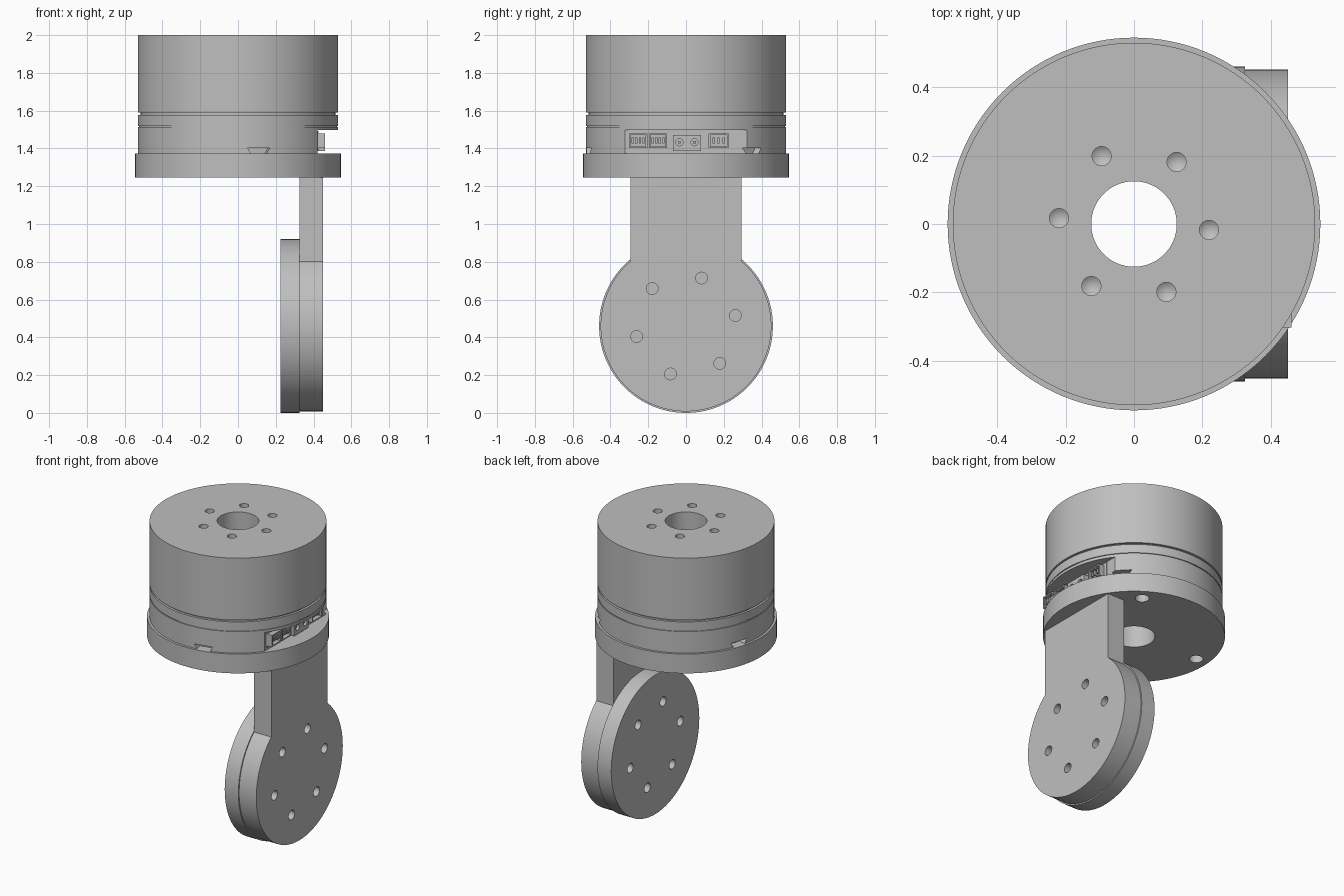
import bpy, bmesh, math
from math import cos, sin, radians, pi
from mathutils import Vector

cube = bpy.data.objects.get("Cube")
if cube:
    bpy.data.objects.remove(cube, do_unlink=True)

grey = bpy.data.materials.new("machined grey")
grey.use_nodes = True
grey.diffuse_color = (0.52, 0.52, 0.52, 1)
grey.node_tree.nodes["Principled BSDF"].inputs["Base Color"].default_value = (0.52, 0.52, 0.52, 1)
SEG = 128


def finish(name, bm):
    bmesh.ops.recalc_face_normals(bm, faces=bm.faces)
    mesh = bpy.data.meshes.new(name)
    bm.to_mesh(mesh)
    bm.free()
    mesh.materials.append(grey)
    ob = bpy.data.objects.new(name, mesh)
    bpy.context.collection.objects.link(ob)
    return ob


def ring(name, profile, segments=SEG):
    """Revolve a closed radius/height profile around z."""
    bm = bmesh.new()
    loops = [[bm.verts.new((r * cos(2 * pi * i / segments), r * sin(2 * pi * i / segments), z))
              for r, z in profile] for i in range(segments)]
    n = len(profile)
    for i in range(segments):
        a, b = loops[i], loops[(i + 1) % segments]
        for j in range(n):
            k = (j + 1) % n
            bm.faces.new((a[j], b[j], b[k], a[k]))
    return finish(name, bm)


def prism(name, outline, x0, x1):
    """Extrude a y/z outline along x."""
    bm = bmesh.new()
    face = bm.faces.new([bm.verts.new((x0, y, z)) for y, z in outline])
    moved = bmesh.ops.extrude_face_region(bm, geom=[face])["geom"]
    bmesh.ops.translate(bm, verts=[v for v in moved if isinstance(v, bmesh.types.BMVert)],
                        vec=(x1 - x0, 0, 0))
    return finish(name, bm)


def box(name, x, y, z):
    """Box from three (low, high) ranges."""
    return prism(name, [(y[0], z[0]), (y[1], z[0]), (y[1], z[1]), (y[0], z[1])], *x)


def drill(start, direction, radius, depth, tip=0.0):
    """Cutter that enters at start, with an optional pointed end."""
    bm = bmesh.new()
    rows = [(radius, -0.02), (radius, depth)]
    n = 24
    loops = [[bm.verts.new((r * cos(2 * pi * i / n), r * sin(2 * pi * i / n), h))
              for i in range(n)] for r, h in rows]
    bm.faces.new(loops[0])
    for i in range(n):
        k = (i + 1) % n
        bm.faces.new((loops[0][i], loops[0][k], loops[1][k], loops[1][i]))
    if tip:
        point = bm.verts.new((0, 0, depth + tip))
        for i in range(n):
            bm.faces.new((loops[1][i], loops[1][(i + 1) % n], point))
    else:
        bm.faces.new(loops[1])
    turn = Vector((0, 0, 1)).rotation_difference(Vector(direction)).to_matrix()
    bmesh.ops.transform(bm, matrix=turn.to_4x4(), verts=bm.verts)
    bmesh.ops.translate(bm, vec=start, verts=bm.verts)
    return finish("cutter", bm)


def cut(target, cutters):
    """Subtract the cutters and remove them."""
    bpy.context.view_layer.objects.active = target
    for c in cutters:
        c.hide_render = True
        mod = target.modifiers.new("cut", "BOOLEAN")
        mod.operation = "DIFFERENCE"
        mod.solver = "EXACT"
        mod.object = c
        bpy.ops.object.modifier_apply(modifier=mod.name)
        bpy.data.objects.remove(c, do_unlink=True)


def around(radius, first, count):
    for i in range(count):
        a = radians(first + 360 * i / count)
        yield radius * cos(a), radius * sin(a)


BORE = 0.125

# Rotor with a ring of drilled screw holes
rotor = ring("rotor_housing", [(BORE, 1.59), (0.53, 1.59), (0.53, 2.0), (BORE, 2.0)])
cut(rotor, [drill((x, y, 2.0), (0, 0, -1), 0.028, 0.1, 0.02) for x, y in around(0.22, 55.5, 6)])

# Recessed gap and collar below the rotor
ring("rotor_gap", [(BORE, 1.578), (0.515, 1.578), (0.515, 1.59), (BORE, 1.59)])
ring("stator_collar", [(BORE, 1.52), (0.53, 1.52), (0.53, 1.578), (BORE, 1.578)])
ring("collar_seam", [(BORE, 1.514), (0.524, 1.514), (0.524, 1.52), (BORE, 1.52)])

# Stator body with a flat for the sockets and three edge notches
stator = ring("stator_body", [(BORE, 1.37), (0.53, 1.37), (0.53, 1.514), (BORE, 1.514)])
cutters = [box("cutter", (0.42, 0.7), (-0.5, 0.5), (1.35, 1.497))]
for angle in (42, 162, 282):
    notch = prism("cutter", [(-0.035, 1.36), (0.035, 1.36), (0.06, 1.402), (-0.06, 1.402)], 0.48, 0.6)
    notch.rotation_euler.z = radians(angle)
    cutters.append(notch)
bpy.context.view_layer.update()
cut(stator, cutters)

# Mounting base with three screw holes from below
base = ring("mounting_base", [(BORE, 1.245), (0.545, 1.245), (0.545, 1.372), (BORE, 1.372)])
cut(base, [drill((x, y, 1.245), (0, 0, 1), 0.042, 0.11) for x, y in around(0.46, 56, 3)])

# Circuit board and sockets on the flat
box("circuit_board", (0.415, 0.425), (-0.305, 0.25), (1.39, 1.492))


def socket(name, y0, y1, z0, z1, pins, wall=0.009):
    shell = box(name, (0.42, 0.46), (y0, y1), (z0, z1))
    cut(shell, [box("cutter", (0.43, 0.5), (y0 + wall, y1 - wall), (z0 + wall, z1 - wall))])
    step = (y1 - y0) / (pins + 1)
    for i in range(pins):
        y = y0 + step * (i + 1)
        box(f"{name}_pin_{i + 1}", (0.428, 0.455), (y - 0.006, y + 0.006), (z0 + 0.025, z1 - 0.022))


socket("signal_socket_a", -0.302, -0.205, 1.402, 1.48, 4)
socket("signal_socket_b", -0.197, -0.1, 1.402, 1.48, 4)
socket("signal_socket_c", 0.12, 0.225, 1.402, 1.48, 3)
power = box("power_socket", (0.42, 0.46), (-0.07, 0.08), (1.387, 1.472))
cut(power, [drill((0.46, y, 1.433), (-1, 0, 0), 0.019, 0.03) for y in (-0.035, 0.045)])
for side, y in (("front", -0.035), ("back", 0.045)):
    box(f"power_pin_{side}", (0.425, 0.452), (y - 0.007, y + 0.007), (1.426, 1.44))

# Hanging arm: straight shank that flows into a round pad
CZ = 0.46


def arc(radius, start, end, steps):
    return [(radius * cos(start + (end - start) * i / steps),
             CZ + radius * sin(start + (end - start) * i / steps)) for i in range(steps + 1)]


meet = math.acos(0.295 / 0.452)
arm = prism("arm_plate", [(0.295, 1.25), (-0.295, 1.25)] + arc(0.452, pi - meet, 2 * pi + meet, 96),
            0.325, 0.45)
cut(arm, [drill((0.45, y, CZ + z), (-1, 0, 0), 0.031, 0.1) for y, z in around(0.267, 12, 6)])

# Round output disc behind the arm
disc = prism("output_disc", arc(0.46, 0, 2 * pi, SEG)[:-1], 0.225, 0.325)
cut(disc, [drill((0.225, y, CZ + z), (1, 0, 0), 0.031, 0.08) for y, z in around(0.267, 168, 6)])

# Smooth round walls, sharp edges
bpy.ops.object.select_all(action="DESELECT")
for ob in bpy.context.scene.objects:
    if ob.type == "MESH":
        ob.select_set(True)
        bpy.context.view_layer.objects.active = ob
bpy.ops.object.shade_smooth_by_angle(angle=radians(30))
